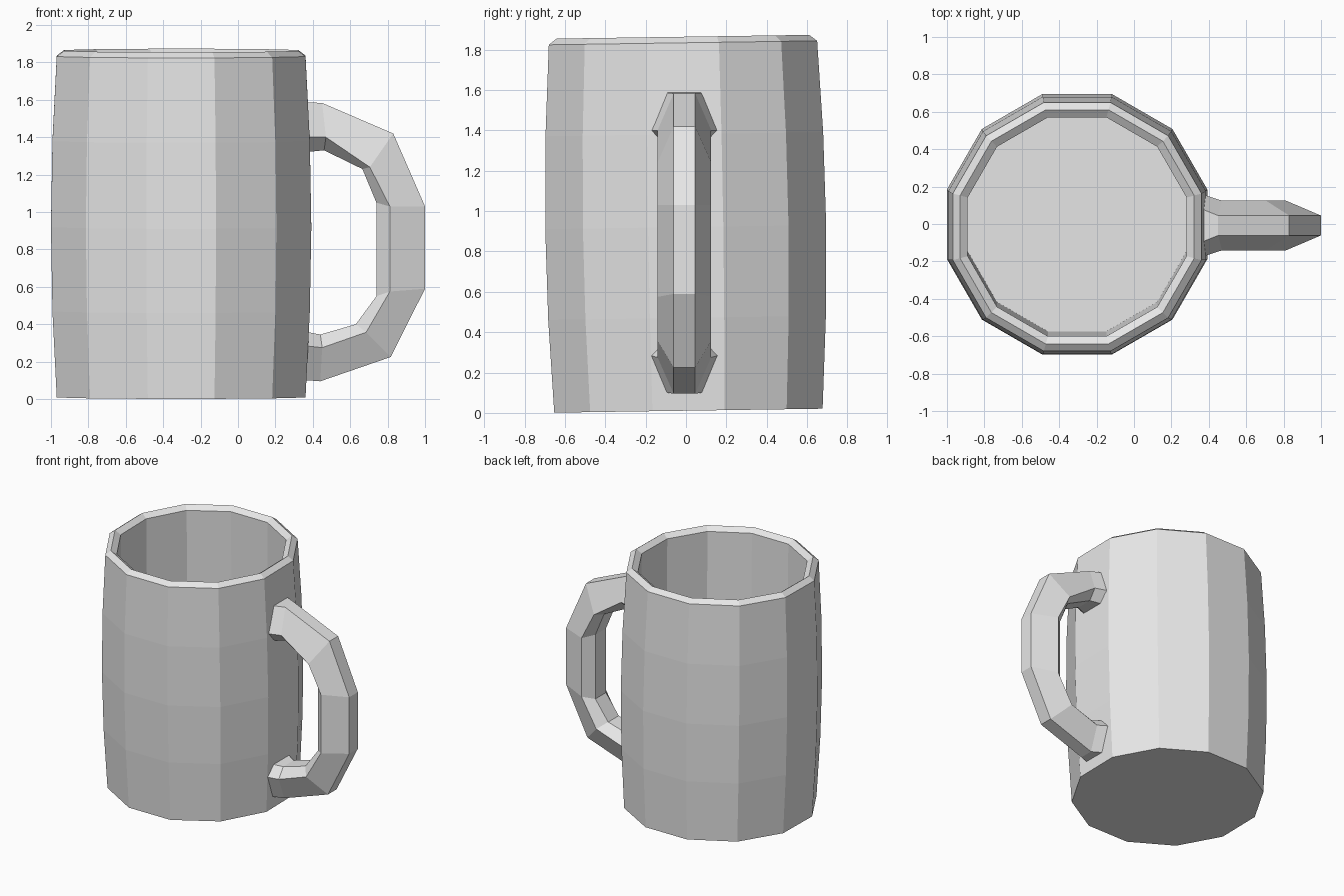
import bpy, bmesh, math

cube = bpy.data.objects.get("Cube")
if cube:
    bpy.data.objects.remove(cube, do_unlink=True)

grey = bpy.data.materials.new("light grey")
grey.use_nodes = True
colour = (0.8, 0.8, 0.8, 1)
grey.diffuse_color = colour
grey.node_tree.nodes["Principled BSDF"].inputs["Base Color"].default_value = colour


def loft(name, rings):
    """Bridge successive rings of points and cap both ends."""
    bm = bmesh.new()
    loops = [[bm.verts.new(p) for p in ring] for ring in rings]
    for a, b in zip(loops, loops[1:]):
        for i in range(len(a)):
            j = (i + 1) % len(a)
            bm.faces.new((a[i], a[j], b[j], b[i]))
    bm.faces.new(loops[0][::-1])
    bm.faces.new(loops[-1])
    bmesh.ops.recalc_face_normals(bm, faces=bm.faces)
    mesh = bpy.data.meshes.new(name)
    bm.to_mesh(mesh)
    bm.free()
    mesh.materials.append(grey)
    obj = bpy.data.objects.new(name, mesh)
    bpy.context.collection.objects.link(obj)
    return obj


# Mug body: twelve flat sides, bulging wall, ridged rim, straight hollow inside
SIDES = 12


def polygon(apothem, z):
    r = apothem / math.cos(math.pi / SIDES)
    angles = [(i + 0.5) * math.tau / SIDES for i in range(SIDES)]
    return [(r * math.cos(a), r * math.sin(a), z) for a in angles]


profile = [(0.665, 0), (0.688, 0.46), (0.696, 0.91), (0.688, 1.37),
           (0.665, 1.823), (0.626, 1.853), (0.585, 1.823), (0.585, 0.1)]
body = loft("mug_body", [polygon(r, z) for r, z in profile])
body.location = (-0.304, 0.012, 0.011)
body.rotation_euler.x = 0.0148  # slight lean

# Handle: six-sided section swept round, flared where it meets the wall
outer = [(0.36, 1.587), (0.45, 1.583), (0.83, 1.42), (1, 1.03),
         (1, 0.59), (0.817, 0.225), (0.44, 0.095), (0.36, 0.101)]
middle = [(0.36, 1.4), (0.47, 1.4), (0.705, 1.24), (0.812, 1.03),
          (0.812, 0.575), (0.685, 0.357), (0.45, 0.275), (0.36, 0.285)]
inner = [(0.36, 1.32), (0.46, 1.33), (0.665, 1.23), (0.74, 1.05),
         (0.74, 0.55), (0.63, 0.4), (0.44, 0.345), (0.36, 0.36)]
sections = []
for i, (o, m, n) in enumerate(zip(outer, middle, inner)):
    flare = 0.036 if i in (0, len(outer) - 1) else 0
    half = [(o, 0.053 + flare), (m, 0.133 + flare), (n, 0.065 + flare)]
    sections.append([(p[0], w, p[1]) for p, w in half]
                    + [(p[0], -w, p[1]) for p, w in reversed(half)])
handle = loft("mug_handle", sections)
handle.location.y = -0.008
